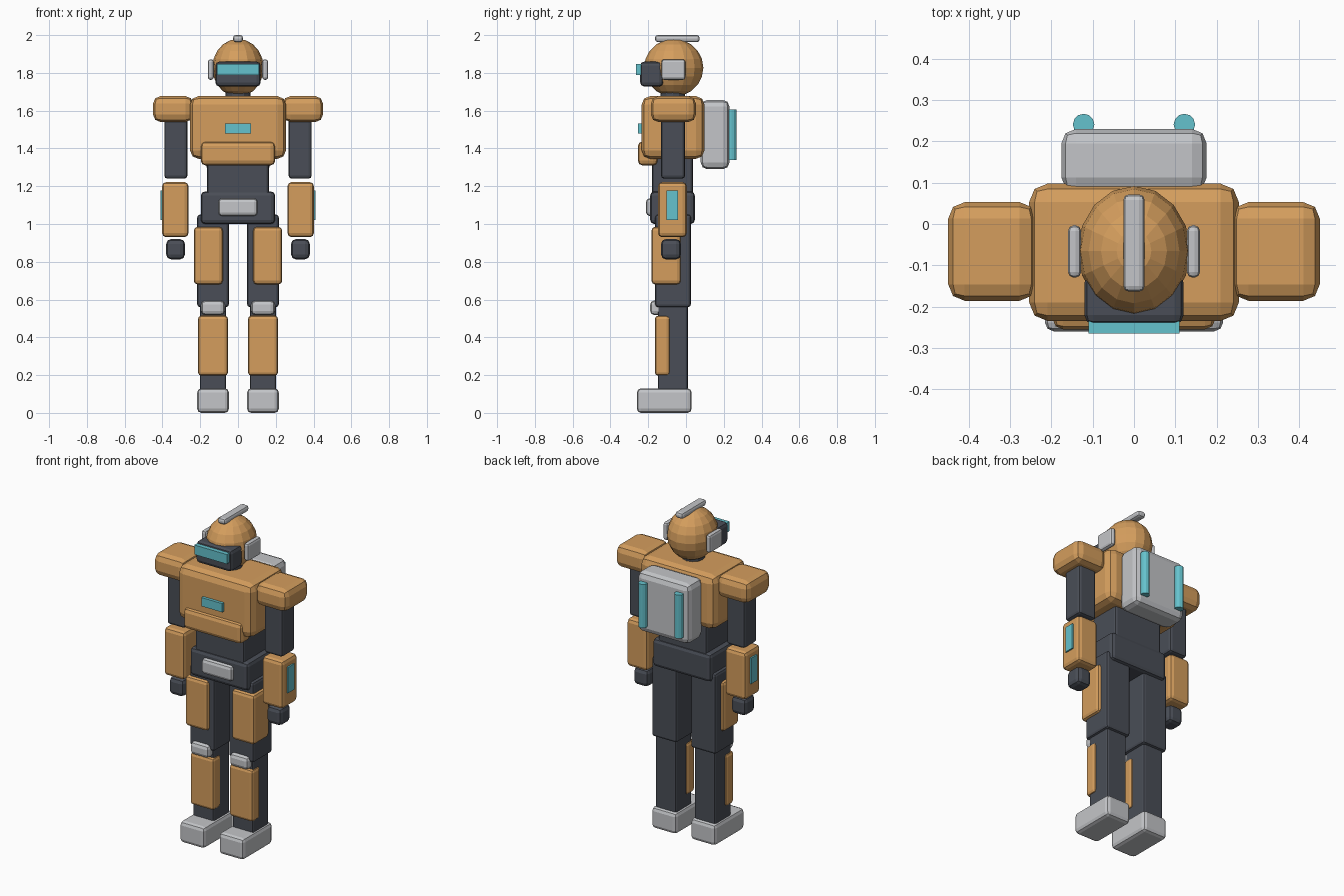
import bpy

cube = bpy.data.objects.get("Cube")
if cube:
    bpy.data.objects.remove(cube, do_unlink=True)


def material(name, rgb):
    m = bpy.data.materials.new(name)
    m.use_nodes = True
    m.diffuse_color = (*rgb, 1)
    m.node_tree.nodes["Principled BSDF"].inputs["Base Color"].default_value = (*rgb, 1)
    return m


ORANGE = material("orange armor", (0.66, 0.34, 0.11))
DARK = material("dark frame", (0.068, 0.076, 0.095))
GREY = material("light grey", (0.55, 0.56, 0.58))
TEAL = material("teal glow", (0.13, 0.54, 0.61))


def finish(name, mat, bevel=0):
    ob = bpy.context.object
    ob.name = ob.data.name = name
    ob.data.materials.append(mat)
    if bevel:
        mod = ob.modifiers.new("rounded edges", "BEVEL")
        mod.width = bevel
        mod.segments = 2
        mod.limit_method = "ANGLE"
    return ob


def box(name, mat, x, y, z, bevel=0):
    """Box from (min, max) ranges on each axis."""
    bpy.ops.mesh.primitive_cube_add(size=1, location=[sum(r) / 2 for r in (x, y, z)])
    ob = bpy.context.object
    for v in ob.data.vertices:
        for i, r in enumerate((x, y, z)):
            v.co[i] *= r[1] - r[0]
    return finish(name, mat, bevel)


def pair(name, mat, x, y, z, bevel=0):
    """Mirrored boxes, x given for the left side."""
    box("left_" + name, mat, x, y, z, bevel)
    box("right_" + name, mat, (-x[1], -x[0]), y, z, bevel)


def middle(name, mat, half, y, z, bevel=0):
    box(name, mat, (-half, half), y, z, bevel)


def rod(name, mat, x, y, z, radius, sides):
    bpy.ops.mesh.primitive_cylinder_add(vertices=sides, radius=radius, depth=z[1] - z[0],
                                        location=(x, y, sum(z) / 2))
    finish(name, mat)


# Legs
pair("foot", GREY, (0.048, 0.216), (-0.26, 0.03), (0, 0.13), 0.022)
pair("shin", DARK, (0.063, 0.202), (-0.148, 0.01), (0.1, 0.6), 0.012)
pair("shin_armor", ORANGE, (0.053, 0.212), (-0.165, -0.085), (0.197, 0.515), 0.018)
pair("knee_pad", GREY, (0.07, 0.195), (-0.19, -0.11), (0.518, 0.595), 0.022)
pair("thigh", DARK, (0.048, 0.216), (-0.163, 0.026), (0.56, 1.05), 0.015)
pair("thigh_armor", ORANGE, (0.08, 0.234), (-0.183, -0.027), (0.68, 0.985), 0.02)

# Hips and torso
middle("pelvis", DARK, 0.197, (-0.19, 0.047), (1.0, 1.172), 0.022)
middle("belt_buckle", GREY, 0.104, (-0.212, -0.15), (1.042, 1.136), 0.02)
middle("abdomen", DARK, 0.164, (-0.18, 0.037), (1.12, 1.4), 0.015)
middle("chest", ORANGE, 0.254, (-0.235, 0.098), (1.345, 1.677), 0.045)
middle("lower_chest_plate", ORANGE, 0.197, (-0.255, -0.15), (1.31, 1.437), 0.025)
middle("chest_light", TEAL, 0.07, (-0.253, -0.22), (1.48, 1.533))

# Arms
pair("shoulder", ORANGE, (0.237, 0.45), (-0.186, 0.053), (1.54, 1.677), 0.04)
pair("upper_arm", DARK, (0.268, 0.39), (-0.132, -0.005), (1.24, 1.6), 0.016)
pair("forearm", ORANGE, (0.262, 0.402), (-0.148, 0.004), (0.93, 1.222), 0.022)
pair("forearm_light", TEAL, (0.395, 0.411), (-0.102, -0.043), (1.02, 1.177))
pair("hand", DARK, (0.281, 0.38), (-0.132, -0.027), (0.813, 0.92), 0.025)

# Neck and faceted head
rod("neck", DARK, 0, -0.07, (1.64, 1.76), 0.065, 12)
bpy.ops.mesh.primitive_uv_sphere_add(segments=16, ring_count=10, radius=1,
                                     location=(0, -0.065, 1.827))
head = finish("head", ORANGE)
for v in head.data.vertices:
    v.co = (v.co.x * 0.136, v.co.y * 0.157, v.co.z * 0.153)
middle("visor_frame", DARK, 0.12, (-0.243, -0.12), (1.728, 1.86), 0.022)
middle("visor", TEAL, 0.11, (-0.265, -0.225), (1.79, 1.848))
pair("ear_cover", GREY, (0.128, 0.16), (-0.13, -0.003), (1.763, 1.872), 0.014)
middle("head_crest", GREY, 0.026, (-0.164, 0.072), (1.963, 2.0), 0.014)

# Backpack with two glowing tubes
middle("backpack", GREY, 0.176, (0.078, 0.23), (1.29, 1.657), 0.035)
for side, x in (("left", 0.122), ("right", -0.122)):
    rod(side + "_backpack_tube", TEAL, x, 0.241, (1.34, 1.606), 0.026, 12)
